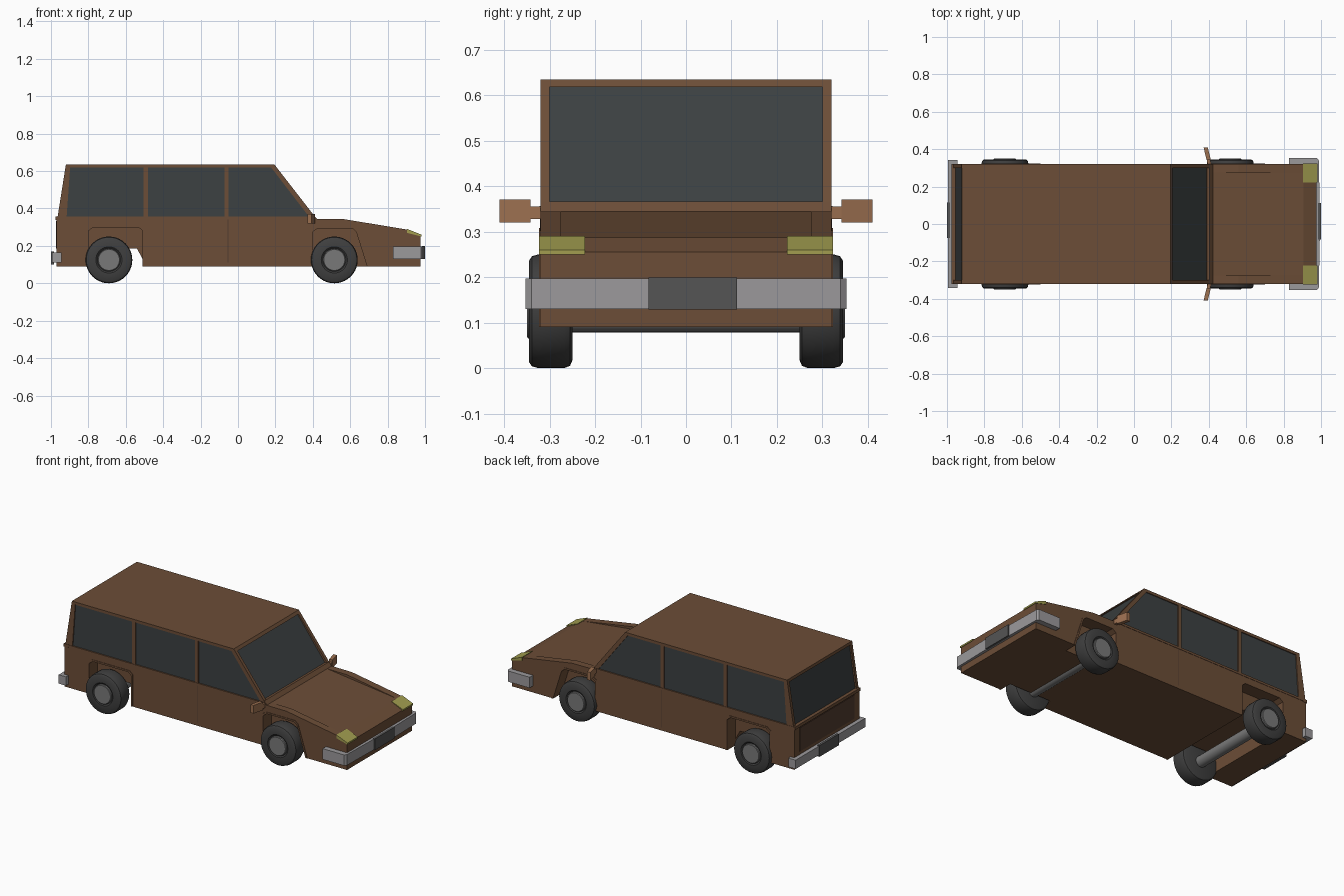
import bpy, bmesh, math

if "Cube" in bpy.data.objects:
    bpy.data.objects.remove(bpy.data.objects["Cube"])


def material(name, r, g, b):
    m = bpy.data.materials.new(name)
    m.diffuse_color = (r, g, b, 1)
    m.use_nodes = True
    m.node_tree.nodes["Principled BSDF"].inputs["Base Color"].default_value = m.diffuse_color
    return m


PAINT = material("brown_paint", 0.15, 0.075, 0.038)
DARK = material("dark_brown", 0.085, 0.045, 0.03)
TRIM = material("light_brown", 0.33, 0.16, 0.08)
GLASS = material("glass", 0.045, 0.052, 0.054)
RUBBER = material("rubber", 0.05, 0.05, 0.05)
STEEL = material("steel", 0.19, 0.19, 0.19)
CHROME = material("chrome", 0.33, 0.32, 0.33)
PLATE = material("plate", 0.09, 0.09, 0.09)
LAMP = material("lamp_yellow", 0.36, 0.34, 0.08)


def finish(name, bm, mat, mirror):
    bmesh.ops.recalc_face_normals(bm, faces=bm.faces)
    me = bpy.data.meshes.new(name)
    bm.to_mesh(me)
    bm.free()
    me.materials.append(mat)
    ob = bpy.data.objects.new(name, me)
    bpy.context.collection.objects.link(ob)
    if mirror:
        mod = ob.modifiers.new("mirror", 'MIRROR')
        mod.use_axis = (False, True, False)
    return ob


def prism(name, pts, lo, hi, mat, mirror=False, plan=False):
    """Extrude an (x, z) profile along y, or an (x, y) plan along z."""
    bm = bmesh.new()
    put = (lambda a, b, c: (a, b, c)) if plan else (lambda a, b, c: (a, c, b))
    rings = [[bm.verts.new(put(a, b, c)) for a, b in pts] for c in (lo, hi)]
    for ring in rings:
        bm.faces.new(ring)
    n = len(pts)
    for i in range(n):
        j = (i + 1) % n
        bm.faces.new((rings[0][i], rings[0][j], rings[1][j], rings[1][i]))
    return finish(name, bm, mat, mirror)


def box(name, x0, x1, y0, y1, z0, z1, mat, mirror=False):
    return prism(name, [(x0, z0), (x1, z0), (x1, z1), (x0, z1)], y0, y1, mat, mirror)


def lathe(name, pts, cx, cz, mat, segs=40):
    """Spin a (radius, y) profile around a cross-car axle."""
    bm = bmesh.new()
    vs = [bm.verts.new((cx + r, y, cz)) for r, y in pts]
    es = [bm.edges.new(p) for p in zip(vs, vs[1:])]
    bmesh.ops.spin(bm, geom=vs + es, cent=(cx, 0, cz), axis=(0, 1, 0),
                   angle=2 * math.pi, steps=segs, use_duplicate=False)
    bmesh.ops.remove_doubles(bm, verts=bm.verts, dist=1e-5)
    ob = finish(name, bm, mat, True)
    bpy.context.view_layer.objects.active = ob
    ob.select_set(True)
    bpy.ops.object.shade_smooth_by_angle(angle=math.radians(35))
    ob.select_set(False)


# Lower body in layers: core, arch layer under the bonnet panel, outer fenders
front_arch = [(0.69, 0.09), (0.632, 0.275), (0.612, 0.293), (0.425, 0.293), (0.4, 0.275), (0.4, 0.09)]
rear_arch = [(-0.51, 0.09), (-0.51, 0.28), (-0.53, 0.298), (-0.775, 0.298), (-0.8, 0.28), (-0.8, 0.09)]
rear_tunnel = [(-0.51, 0.09), (-0.51, 0.13), (-0.54, 0.185), (-0.8, 0.185), (-0.8, 0.09)]


def body_profile(hood, cuts):
    return ([(-0.97, 0.09), (-0.97, 0.352), (0.42, 0.345)] + hood
            + [(0.905, 0.287), (0.975, 0.255), (0.975, 0.09)] + cuts)


fender = [(0.56, 0.344)]
prism("body_core", body_profile([], rear_tunnel), -0.24, 0.24, PAINT)
prism("inner_side", body_profile([], front_arch + rear_arch), 0.24, 0.275, PAINT, True)
prism("outer_side", body_profile(fender, front_arch + rear_arch), 0.275, 0.32, PAINT, True)

# Raised lips around the wheel arches
for name, arch in (("front_arch_lip", front_arch), ("rear_arch_lip", rear_arch)):
    cx = sum(p[0] for p in arch) / len(arch)
    outer = [(cx + (x - cx) * 1.07, 0.09 + (z - 0.09) * 1.05) for x, z in arch]
    prism(name, arch + outer[::-1], 0.316, 0.323, PAINT, True)

# Cabin: dark glass block with painted roof and pillars around it
prism("cabin_glass", [(-0.956, 0.345), (-0.913, 0.63), (0.189, 0.63), (0.407, 0.34)],
      -0.314, 0.314, GLASS)
prism("roof", [(-0.92, 0.635), (0.195, 0.635), (0.207, 0.618), (-0.923, 0.618)],
      -0.32, 0.32, PAINT)
pillars = {
    "windscreen_pillar": [(0.388, 0.345), (0.42, 0.345), (0.197, 0.632), (0.178, 0.618)],
    "front_pillar": [(-0.072, 0.345), (-0.05, 0.345), (-0.05, 0.625), (-0.072, 0.625)],
    "middle_pillar": [(-0.505, 0.345), (-0.482, 0.345), (-0.482, 0.625), (-0.505, 0.625)],
    "rear_pillar": [(-0.966, 0.345), (-0.917, 0.345), (-0.897, 0.625), (-0.921, 0.63)],
}
for name, pts in pillars.items():
    prism(name, pts, 0.3, 0.32, PAINT, True)
box("window_sill", -0.96, 0.405, 0.305, 0.322, 0.342, 0.356, PAINT, True)
prism("windscreen_cowl", [(0.38, 0.34), (0.423, 0.343), (0.404, 0.367), (0.39, 0.367)],
      -0.318, 0.318, PAINT)
box("rear_ledge", -0.975, -0.945, -0.322, 0.322, 0.338, 0.357, PAINT)

# Tailgate panel and door seams
box("tailgate_panel", -0.973, -0.96, -0.27, 0.27, 0.185, 0.332, DARK)
box("door_seam", -0.056, -0.052, 0.31, 0.3207, 0.11, 0.342, DARK, True)

# Headlamps on the sloped nose
prism("headlamp", [(0.903, 0.27), (0.903, 0.291), (0.98, 0.26), (0.98, 0.25)],
      0.222, 0.323, LAMP, True)

# Wrap-around bumpers and number plates
prism("front_bumper", [(0.96, 0), (0.995, 0), (0.988, 0.34), (0.978, 0.353),
                       (0.83, 0.353), (0.83, 0.318), (0.96, 0.318)],
      0.13, 0.197, CHROME, True, True)
prism("rear_bumper", [(-0.965, 0), (-0.995, 0), (-0.995, 0.343), (-0.945, 0.343),
                      (-0.945, 0.318), (-0.965, 0.318)],
      0.11, 0.165, CHROME, True, True)
box("front_plate", 0.985, 1.0, -0.083, 0.112, 0.129, 0.199, PLATE)
box("rear_plate", -1.0, -0.985, -0.075, 0.115, 0.1, 0.17, PLATE)

# Wing mirrors
prism("mirror_head", [(0.372, 0.41), (0.394, 0.41), (0.411, 0.342), (0.388, 0.342)],
      0.32, 0.371, TRIM, True, True)
prism("mirror_arm", [(0.39, 0.345), (0.409, 0.345), (0.412, 0.315), (0.393, 0.315)],
      0.328, 0.356, TRIM, True, True)

# Wheels, hubs and axles
tyre = [(0, 0.25), (0.108, 0.25), (0.12, 0.255), (0.125, 0.268), (0.125, 0.325),
        (0.121, 0.339), (0.112, 0.345), (0.07, 0.345), (0.062, 0.338), (0, 0.338)]
hub = [(0.06, 0.33), (0.06, 0.347), (0.056, 0.35), (0, 0.35)]
for end, x in (("front", 0.515), ("rear", -0.69)):
    lathe(end + "_tyre", tyre, x, 0.125, RUBBER)
    lathe(end + "_hub", hub, x, 0.125, STEEL)
    lathe(end + "_axle", [(0.034, 0), (0.034, 0.26)], x, 0.112, STEEL, 20)
